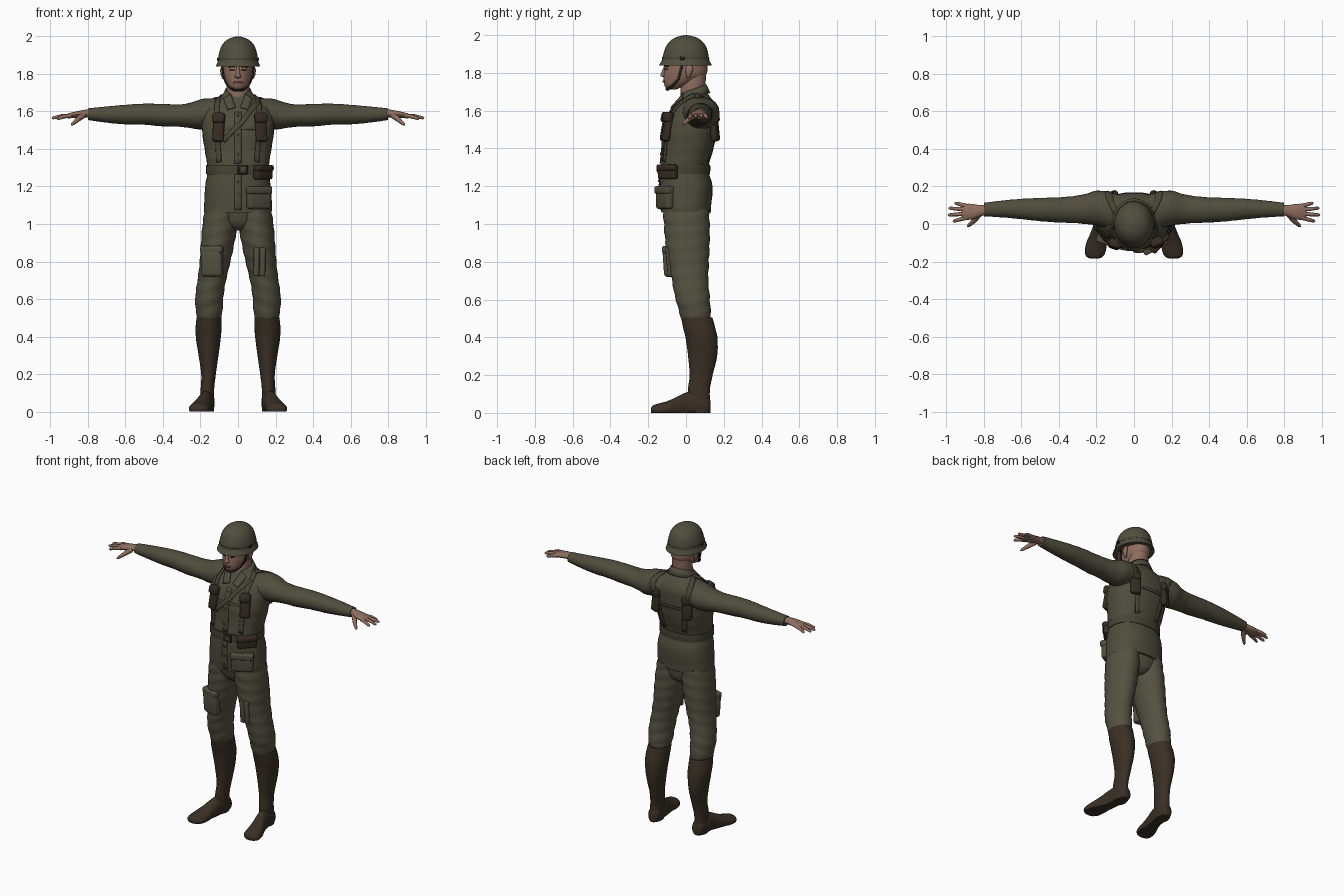
import bpy, bmesh, math
from mathutils import Vector, Euler
from mathutils.bvhtree import BVHTree


def material(name, r, g, b):
    m = bpy.data.materials.new(name)
    m.diffuse_color = (r, g, b, 1)
    return m


JACKET = material("jacket olive", 0.080, 0.074, 0.047)
TROUSER = material("trouser olive", 0.090, 0.082, 0.054)
WEBBING = material("webbing olive", 0.062, 0.057, 0.036)
HELMET = material("helmet olive", 0.080, 0.076, 0.050)
LEATHER = material("boot leather", 0.042, 0.030, 0.019)
POUCH = material("pouch brown", 0.036, 0.025, 0.017)
SKIN = material("skin", 0.27, 0.155, 0.115)
LIPS = material("lips", 0.17, 0.08, 0.065)
DARK = material("dark brown", 0.025, 0.017, 0.012)


def finish(name, bm, mat, mirror=False):
    bmesh.ops.recalc_face_normals(bm, faces=bm.faces)
    me = bpy.data.meshes.new(name)
    bm.to_mesh(me)
    bm.free()
    me.materials.append(mat)
    ob = bpy.data.objects.new(name, me)
    bpy.context.collection.objects.link(ob)
    if mirror:
        ob.modifiers.new("mirror", "MIRROR").use_mirror_merge = False
    return ob


def skin(name, rings, mat, mirror=False, closed=True):
    """Bridge rings of points; closed rings also get end caps."""
    bm = bmesh.new()
    rows = [[bm.verts.new(p) for p in ring] for ring in rings]
    n = len(rows[0])
    for a, b in zip(rows, rows[1:]):
        for i in range(n if closed else n - 1):
            j = (i + 1) % n
            bm.faces.new((a[i], a[j], b[j], b[i]))
    if closed:
        bm.faces.new(rows[0])
        bm.faces.new(rows[-1])
    return finish(name, bm, mat, mirror)


def smooth_rows(rows, steps):
    """Catmull-Rom interpolation of section rows."""
    out = []
    for i in range(len(rows) - 1):
        a, b, c, d = (rows[max(0, min(len(rows) - 1, i + k))] for k in (-1, 0, 1, 2))
        for s in range(steps):
            t = s / steps
            out.append([0.5 * (2 * q + (r - p) * t + (2 * p - 5 * q + 4 * r - w) * t * t
                               + (3 * q - p - 3 * r + w) * t ** 3)
                        for p, q, r, w in zip(a, b, c, d)])
    return out + [list(rows[-1])]


def loft(name, mat, axis, rows, mirror=False, n=28, power=2.0, steps=4, fold=0.0, floor=None):
    """Rows are (position on axis, centre, centre, radius, radius)."""
    rings = []
    for t, c1, c2, r1, r2 in smooth_rows(rows, steps):
        ring = []
        for k in range(n):
            a = 2 * math.pi * k / n
            c, s = math.cos(a), math.sin(a)
            f = 1 + fold * math.sin(t * 85 + 2.5 * math.cos(a + 0.6))
            u = c1 + f * r1 * math.copysign(abs(c) ** (2 / power), c)
            v = c2 + f * r2 * math.copysign(abs(s) ** (2 / power), s)
            p = [u, v]
            p.insert("xyz".index(axis), t)
            if floor is not None:
                p[2] = max(p[2], floor)
            ring.append(p)
        rings.append(ring)
    return skin(name, rings, mat, mirror)


def tube(name, mat, pts, radii, mirror=False, n=10):
    pts = [Vector(p) for p in pts]
    rings = []
    for i, (p, r) in enumerate(zip(pts, radii)):
        d = pts[min(i + 1, len(pts) - 1)] - pts[max(i - 1, 0)]
        q = d.to_track_quat("Z", "Y")
        rings.append([p + q @ Vector((r * math.cos(2 * math.pi * k / n), r * math.sin(2 * math.pi * k / n), 0))
                      for k in range(n)])
    return skin(name, rings, mat, mirror)


def box(name, mat, loc, size, rot=(0, 0, 0), bevel=0.012):
    bm = bmesh.new()
    bmesh.ops.create_cube(bm, size=1)
    for v in bm.verts:
        v.co = Vector(v.co[i] * size[i] for i in range(3))
    bmesh.ops.bevel(bm, geom=list(bm.edges), offset=bevel, segments=3, affect="EDGES", profile=0.5)
    q = Euler([math.radians(a) for a in rot])
    for v in bm.verts:
        v.co.rotate(q)
        v.co += Vector(loc)
    return finish(name, bm, mat)


def surface(*obs):
    """Ray target made of meshes and their mirror images."""
    verts, polys = [], []
    for ob in obs:
        for s in (1, -1):
            base = len(verts)
            verts += [Vector((s * v.co.x, v.co.y, v.co.z)) for v in ob.data.vertices]
            polys += [[base + i for i in p.vertices] for p in ob.data.polygons]
    return BVHTree.FromPolygons(verts, polys)


def strap(name, mat, target, core, pts, width, thick=0.006, mirror=False, steps=9):
    """Ribbon laid on a surface by casting rays towards a core point."""
    core = Vector(core)

    def lay(p):
        d = (core - p).normalized()
        hit = target.ray_cast(p - d * 0.3, d)[0] or p
        return hit - d * thick * 0.5
    pts = [Vector(p) for p in pts]
    line = [a.lerp(b, i / steps) for a, b in zip(pts, pts[1:]) for i in range(steps)] + [pts[-1]]
    line = [lay(p) for p in line]
    rings = []
    for i, p in enumerate(line):
        t = line[min(i + 1, len(line) - 1)] - line[max(i - 1, 0)]
        side = t.cross(p - core).normalized() * width / 2
        rings.append([lay(p + side * k) for k in (-1, -0.33, 0.33, 1)])
    ob = skin(name, rings, mat, mirror, closed=False)
    mod = ob.modifiers.new("thickness", "SOLIDIFY")
    mod.thickness, mod.offset = thick, 0
    return ob


# Jacket body and sleeves
jacket = loft("jacket", JACKET, "z", [
    (1.06, 0, 0, .180, .131), (1.10, 0, 0, .181, .134), (1.20, 0, 0, .175, .140),
    (1.28, 0, -.008, .162, .128), (1.33, 0, -.005, .167, .130), (1.40, 0, .010, .178, .136),
    (1.48, 0, .018, .190, .142), (1.55, 0, .030, .190, .136), (1.61, 0, .043, .172, .120),
    (1.645, 0, .050, .140, .098), (1.67, 0, .050, .105, .080), (1.70, 0, .045, .070, .062)],
    n=40, power=2.3, fold=.005)
sleeve = loft("sleeves", JACKET, "x", [
    (.06, .060, 1.595, .090, .075), (.14, .075, 1.590, .098, .080), (.20, .085, 1.584, .092, .080),
    (.26, .080, 1.578, .080, .066), (.32, .077, 1.578, .072, .059), (.40, .075, 1.580, .067, .060),
    (.50, .077, 1.585, .062, .056), (.60, .080, 1.583, .054, .052), (.70, .080, 1.583, .045, .043),
    (.80, .077, 1.585, .036, .031)], mirror=True, fold=.008)
torso = surface(jacket, sleeve)
CHEST = (0, .03, 1.45)

# Collar with a gap at the front
collar = []
for h in (0, .5, 1):
    ring = []
    for k in range(33):
        a = math.radians(-70 + 320 * k / 32)
        rx, ry = .088 - .020 * h, .084 - .020 * h
        ring.append((rx * math.cos(a), .045 + ry * math.sin(a), 1.672 + .022 * math.sin(a) + .045 * h))
    collar.append(ring)
skin("collar", collar, JACKET, closed=False).modifiers.new("thickness", "SOLIDIFY").thickness = .008
strap("lapels", JACKET, torso, CHEST, [(.060, -.02, 1.685), (.035, -.08, 1.62)], .045, .009, True)

# Jacket front, straps and belt
for z0, z1 in ((1.07, 1.26), (1.32, 1.63)):
    zm = (z0 + z1) / 2
    strap("button_placket", JACKET, torso, (0, .03, zm), [(0, -.14, z0), (0, -.12, z1)], .035, .005)
    for i in range(3):
        z = z0 + (z1 - z0) * (i + .5) / 3
        strap("button", WEBBING, torso, (0, .03, z), [(-.006, -.14, z), (.006, -.14, z)], .012, .009, steps=2)
strap("harness_front", WEBBING, torso, CHEST, [(.10, .05, 1.70), (.115, -.09, 1.58), (.11, -.13, 1.32)], .028, mirror=True)
strap("harness_back", WEBBING, torso, CHEST, [(.10, .05, 1.70), (.11, .17, 1.55), (.08, .13, 1.32)], .028, mirror=True)
strap("diagonal_strap", WEBBING, torso, CHEST, [(.12, -.02, 1.67), (.02, -.11, 1.54), (-.08, -.12, 1.44)], .026)
strap("chest_strap", WEBBING, torso, (0, .03, 1.51), [(-.10, -.12, 1.51), (.12, -.12, 1.51)], .014)
strap("back_strap", WEBBING, torso, (0, .03, 1.50), [(-.12, .16, 1.50), (.12, .16, 1.50)], .016)
loft("belt", WEBBING, "z", [(1.265, 0, -.008, .169, .135), (1.29, 0, -.008, .171, .137),
                            (1.315, 0, -.008, .171, .136)], n=40, power=2.3)
box("buckle", DARK, (.025, -.146, 1.29), (.055, .012, .050), bevel=.004)
box("buckle_plate", WEBBING, (.025, -.150, 1.29), (.032, .010, .028), bevel=.003)
box("belt_pouch", POUCH, (.132, -.095, 1.275), (.120, .045, .075), (0, 0, 48))
box("belt_pouch_flap", POUCH, (.135, -.098, 1.298), (.126, .050, .034), (0, 0, 48))

# Chest and back pouches
for x, y, turn, tilt in ((-.103, -.106, -18, -10), (.122, -.098, 22, -10), (-.115, .150, 22, 6), (.115, .150, -22, 6)):
    box("harness_pouch", POUCH, (x, y, 1.515), (.062, .036, .155), (tilt, 0, turn), .014)
    box("pouch_cap", POUCH, (x, y, 1.565), (.068, .042, .055), (tilt, 0, turn), .014)

# Jacket and thigh pockets
box("jacket_pocket", JACKET, (.110, -.112, 1.135), (.135, .045, .110), (0, 0, 28), .014)
box("jacket_pocket_flap", JACKET, (.112, -.116, 1.180), (.142, .048, .040), (0, 0, 28), .010)
box("thigh_pocket", TROUSER, (-.138, -.080, .795), (.115, .058, .150), (4, 0, -18), .018)
box("thigh_pocket_flap", TROUSER, (-.138, -.084, .865), (.122, .058, .040), (4, 0, -18), .012)
for x in (.098, .130):
    box("tool_pocket", TROUSER, (x, -.088, .80), (.030, .030, .155), (5, 0, 4), .007)

# Trousers
loft("trouser_legs", TROUSER, "z", [
    (1.08, .088, .000, .088, .122), (1.00, .095, .004, .094, .121), (.90, .108, .008, .089, .117),
    (.80, .122, .014, .082, .107), (.70, .140, .022, .076, .096), (.62, .152, .033, .075, .092),
    (.56, .154, .043, .073, .086), (.52, .153, .050, .068, .082), (.49, .153, .053, .060, .076)],
    mirror=True, fold=.018, steps=6)
loft("trouser_seat", TROUSER, "z", [(.965, 0, .01, .03, .07), (1.0, 0, .006, .10, .105),
                                    (1.08, 0, 0, .165, .122)], power=2.3)

# Tall boots with shoes
loft("boot_shafts", LEATHER, "z", [
    (.505, .154, .056, .066, .083), (.45, .157, .070, .069, .085), (.39, .158, .083, .066, .084),
    (.30, .157, .088, .053, .077), (.20, .157, .080, .039, .061), (.12, .163, .068, .036, .058),
    (.05, .165, .070, .039, .058), (0, .166, .070, .037, .056)], mirror=True, fold=.004)
loft("boot_feet", LEATHER, "y", [
    (.130, .163, .030, .020, .030), (.112, .163, .040, .037, .052), (.05, .168, .045, .041, .065),
    (0, .175, .042, .040, .066), (-.05, .187, .030, .046, .054), (-.10, .199, .020, .055, .042),
    (-.15, .207, .015, .055, .033), (-.175, .210, .014, .042, .025), (-.185, .210, .014, .020, .012)],
    mirror=True, floor=0)

# Hands
loft("palms", SKIN, "x", [
    (.78, .077, 1.590, .026, .022), (.82, .070, 1.588, .030, .020), (.86, .066, 1.583, .041, .017),
    (.90, .065, 1.577, .042, .014), (.918, .065, 1.574, .034, .009)], mirror=True, n=16)
for part, y0, x1, y1, z1 in (("index", .034, .965, .014, 1.560), ("middle", .055, .992, .048, 1.564),
                             ("ring", .076, .988, .085, 1.566), ("little", .096, .955, .112, 1.562)):
    a, b = Vector((.89, y0, 1.577)), Vector((x1, y1, z1))
    tube(part + "_fingers", SKIN, [a, a.lerp(b, .5) + Vector((0, 0, .004)), a.lerp(b, .93), b],
         [.0115, .0105, .008, .003], True)
tube("thumbs", SKIN, [(.825, .052, 1.580), (.855, .015, 1.556), (.880, -.008, 1.534), (.888, -.015, 1.527)],
     [.017, .013, .009, .003], True)

# Neck and head
loft("neck", SKIN, "z", [(1.62, 0, .040, .060, .062), (1.70, 0, .035, .060, .064),
                         (1.75, 0, .040, .061, .064), (1.82, 0, .045, .060, .062)])
head = loft("head", SKIN, "z", [
    (1.712, 0, -.076, .022, .022), (1.73, 0, -.060, .046, .052), (1.755, 0, -.032, .063, .086),
    (1.79, 0, -.006, .076, .112), (1.83, 0, 0, .081, .113), (1.87, 0, 0, .083, .112),
    (1.92, 0, 0, .076, .095)], n=36, power=2.1)
loft("nose", SKIN, "z", [(1.776, 0, -.112, .009, .006), (1.785, 0, -.119, .018, .017),
                         (1.80, 0, -.116, .012, .016), (1.838, 0, -.108, .008, .008)], n=14)
loft("ears", SKIN, "z", [(1.772, .076, .012, .005, .008), (1.79, .082, .014, .009, .014),
                         (1.82, .085, .017, .010, .020), (1.84, .082, .018, .006, .012)], mirror=True, n=12)
face = surface(head)
FACE = (0, -.01, 1.79)
strap("eyes", DARK, face, FACE, [(.020, -.11, 1.818), (.044, -.10, 1.818)], .007, .003, True)
strap("brows", DARK, face, FACE, [(.015, -.11, 1.835), (.052, -.10, 1.837)], .006, .005, True)
strap("mouth", LIPS, face, FACE, [(-.024, -.11, 1.757), (.024, -.11, 1.757)], .009, .007)
strap("chin_strap", DARK, face, (0, -.02, 1.78), [(.085, -.015, 1.86), (.072, -.04, 1.765),
                                                  (.045, -.075, 1.728), (0, -.098, 1.716)], .013, .008, True)

# Helmet shell, rim band and strap clips
loft("helmet", HELMET, "z", [
    (1.838, 0, -.004, .118, .140), (1.848, 0, -.003, .115, .136), (1.868, 0, -.002, .107, .125),
    (1.90, 0, -.001, .103, .119), (1.94, 0, 0, .092, .106), (1.97, 0, 0, .072, .083),
    (1.99, 0, 0, .042, .049), (2.0, 0, 0, .004, .005)], n=40)
loft("helmet_band", WEBBING, "z", [(1.874, 0, -.002, .1075, .1255), (1.884, 0, -.002, .1065, .1245)], n=40)
for s in (1, -1):
    box("helmet_clip", DARK, (s * .106, -.02, 1.878), (.010, .022, .018), bevel=.003)

# Smooth shading with crisp edges
bpy.ops.object.select_all(action="SELECT")
bpy.context.view_layer.objects.active = jacket
bpy.ops.object.shade_smooth_by_angle(angle=math.radians(40))
